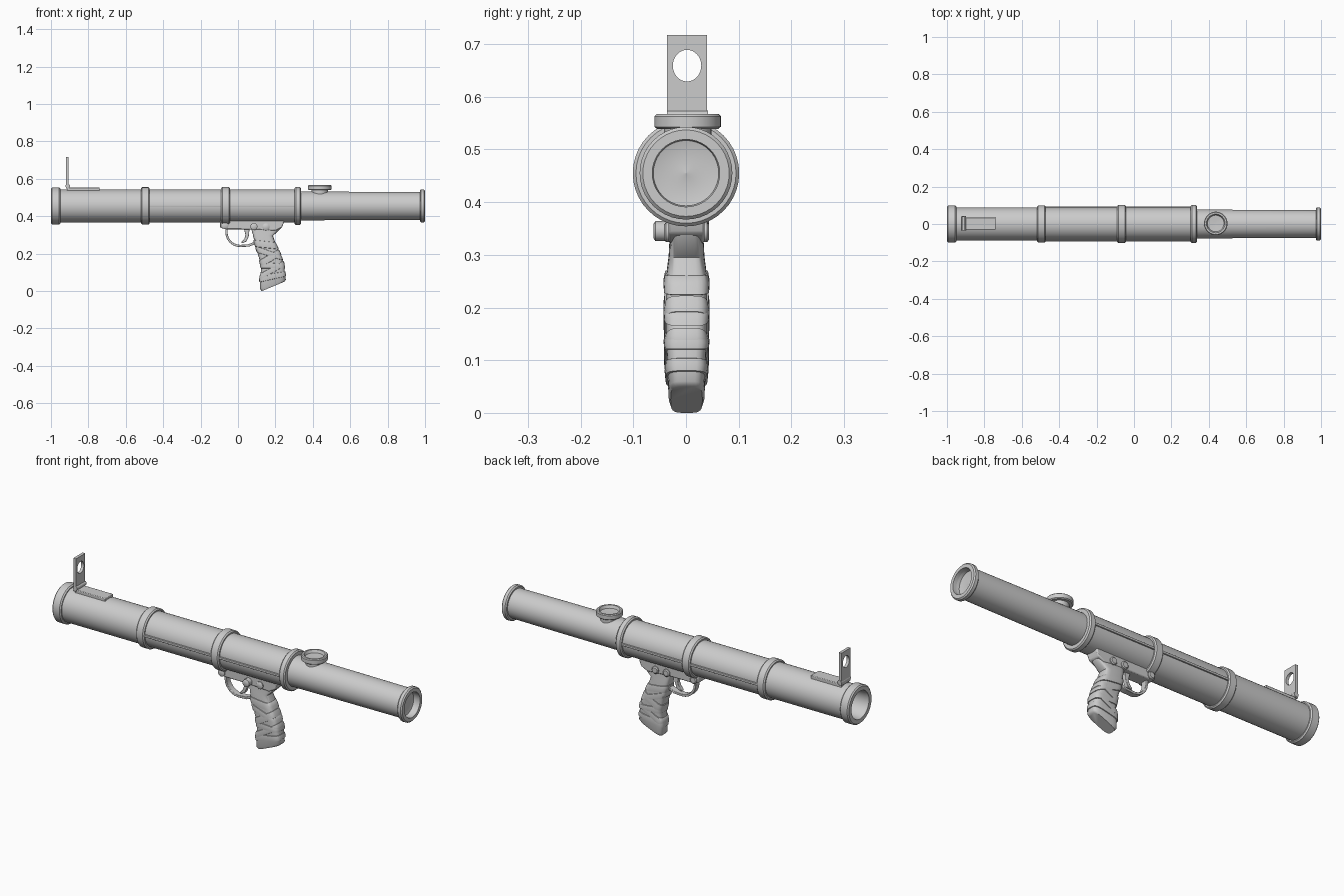
import bpy, bmesh, math
from mathutils import Vector

if "Cube" in bpy.data.objects:
    bpy.data.objects.remove(bpy.data.objects["Cube"])

ZC = 0.455  # height of the tube axis
metal = bpy.data.materials.new("grey metal")
metal.diffuse_color = (0.6, 0.6, 0.6, 1)
metal.use_nodes = True
metal.node_tree.nodes["Principled BSDF"].inputs["Base Color"].default_value = metal.diffuse_color


def finish(name, bm, bevel=0.0, angle=35):
    bmesh.ops.recalc_face_normals(bm, faces=bm.faces[:])
    me = bpy.data.meshes.new(name)
    bm.to_mesh(me)
    bm.free()
    me.materials.append(metal)
    ob = bpy.data.objects.new(name, me)
    bpy.context.collection.objects.link(ob)
    bpy.ops.object.select_all(action='DESELECT')
    ob.select_set(True)
    bpy.context.view_layer.objects.active = ob
    if bevel:
        m = ob.modifiers.new("bevel", 'BEVEL')
        m.width, m.segments, m.limit_method = bevel, 2, 'ANGLE'
    bpy.ops.object.shade_smooth_by_angle(angle=math.radians(angle))
    return ob


def loft(bm, rings, closed=False, caps=False):
    rows = [[bm.verts.new(p) for p in r] for r in rings]
    n = len(rows[0])
    pairs = list(zip(rows, rows[1:])) + ([(rows[-1], rows[0])] if closed else [])
    for a, b in pairs:
        for i in range(n):
            j = (i + 1) % n
            bm.faces.new((a[i], a[j], b[j], b[i]))
    if caps:
        bm.faces.new(rows[0])
        bm.faces.new(rows[-1])


def lathe(name, profile, origin, axis='x', closed=False, n=40):
    """Spin (along, radius) pairs round the x, y or z axis through origin."""
    def place(h, r, a):
        c, s = r * math.cos(a), r * math.sin(a)
        v = {'x': (h, c, s), 'y': (c, h, s), 'z': (c, s, h)}[axis]
        return Vector(origin) + Vector(v)
    bm = bmesh.new()
    loft(bm, [[place(h, max(r, 1e-4), 2 * math.pi * i / n) for i in range(n)]
              for h, r in profile], closed, not closed)
    return finish(name, bm)


def prism(name, pts, y0, y1, bevel=0.003):
    """Extrude an x-z outline from y0 to y1."""
    bm = bmesh.new()
    loft(bm, [[(x, y, z) for x, z in pts] for y in (y0, y1)], caps=True)
    return finish(name, bm, bevel)


def box(name, x0, x1, y0, y1, z0, z1, bevel=0.003):
    return prism(name, [(x0, z0), (x1, z0), (x1, z1), (x0, z1)], y0, y1, bevel)


# Rear tube with open bore, narrower front tube with shallow conical recess
lathe("rear_tube", [(-0.85, 0), (-0.85, 0.066), (-0.985, 0.07), (-0.998, 0.074),
                    (-0.998, 0.088), (0.325, 0.088), (0.33, 0)], (0, 0, ZC))
lathe("front_tube", [(0.3, 0), (0.3, 0.078), (0.45, 0.0765), (0.7, 0.0755), (0.995, 0.074),
                     (0.995, 0.066), (0.965, 0.062), (0.955, 0.02), (0.962, 0)], (0, 0, ZC))

# Collars with rounded edges
for name, x0, x1, ri, ro in [("rear_collar", -1.0, -0.95, 0.072, 0.099),
                             ("middle_collar_rear", -0.518, -0.472, 0.08, 0.1),
                             ("middle_collar_front", -0.09, -0.043, 0.08, 0.101),
                             ("step_collar", 0.303, 0.337, 0.07, 0.101),
                             ("muzzle_collar", 0.972, 1.0, 0.064, 0.088)]:
    e = 0.006
    lathe(name, [(x0, ri), (x0, ro - e), (x0 + e, ro), (x1 - e, ro), (x1, ro - e), (x1, ri)],
          (0, 0, ZC), closed=True)

# Side seams between the collars, and little rivets under each seam
for side, s in (("left", 1), ("right", -1)):
    for part, x0, x1 in (("rear", -0.475, -0.088), ("front", -0.045, 0.305)):
        y = sorted((s * 0.08, s * 0.0945))
        box(f"{side}_{part}_seam", x0, x1, y[0], y[1], 0.449, 0.461, 0.002)

# Rear sight: base, hinge and pierced leaf
box("rear_sight_base", -0.915, -0.74, -0.03, 0.034, 0.525, 0.553)
lathe("rear_sight_hinge", [(-0.036, 0), (-0.036, 0.012), (0.042, 0.012), (0.042, 0)],
      (-0.91, 0, 0.562), 'y', n=16)
bm = bmesh.new()
N, inner, outer = 32, [], []
for i in range(N):
    c, s = math.cos(2 * math.pi * i / N), math.sin(2 * math.pi * i / N)
    k = max(abs(c), abs(s))
    inner.append((0.002 + 0.027 * c, 0.659 + 0.03 * s))
    outer.append((0.002 + 0.038 * c / k, 0.632 + 0.085 * s / k))
loft(bm, [[(x, y, z) for y, z in ring] for x, ring in
          ((-0.92, inner), (-0.92, outer), (-0.905, outer), (-0.905, inner))], closed=True)
finish("rear_sight_leaf", bm)

# Front sight: round cup on a short stem
lathe("front_sight_stem", [(0.5, 0), (0.5, 0.045), (0.545, 0.045), (0.545, 0)], (0.437, 0.003, 0), 'z')
lathe("front_sight_cup", [(0.539, 0), (0.539, 0.058), (0.543, 0.063), (0.563, 0.063), (0.567, 0.059),
                          (0.567, 0.05), (0.553, 0.044), (0.55, 0)], (0.437, 0.003, 0), 'z')

# Receiver block under the tube
prism("receiver", [(-0.095, 0.385), (-0.095, 0.338), (-0.06, 0.33), (0.08, 0.33), (0.2, 0.322),
                   (0.235, 0.34), (0.245, 0.365), (0.245, 0.385)], -0.033, 0.035, 0.005)
for x, z in ((0.085, 0.345), (0.15, 0.343), (-0.07, 0.35)):
    reach = -0.062 if x == 0.085 else -0.042
    lathe("receiver_pin", [(reach, 0), (reach, 0.013), (reach + 0.004, 0.019), (0.04, 0.019),
                           (0.044, 0.014), (0.044, 0)], (x, 0, z), 'y', n=16)

# Trigger guard and trigger
arc = [(math.cos(math.radians(a)), math.sin(math.radians(a))) for a in range(180, 271, 15)]
path = [[(-0.068, 0.345)] + [(0.012 + r * c, 0.315 + r * s) for c, s in arc] + end
        for r, end in ((0.08, [(0.06, 0.238), (0.1, 0.255)]), (0.068, [(0.055, 0.25), (0.1, 0.268)]))]
path[1][0] = (-0.056, 0.345)
prism("trigger_guard", path[0] + path[1][::-1], -0.015, 0.017, 0.002)
prism("trigger", [(0.03, 0.34), (0.062, 0.34), (0.058, 0.295), (0.045, 0.265), (0.02, 0.255),
                  (0.018, 0.262), (0.034, 0.28), (0.04, 0.30)], -0.009, 0.011, 0.002)

# Grip sections from top to bottom: front x, z, back x, z, half width
GRIP = [(0.07, 0.375, 0.235, 0.375, 0.030), (0.07, 0.335, 0.23, 0.335, 0.032),
        (0.08, 0.30, 0.187, 0.295, 0.034), (0.088, 0.262, 0.2, 0.257, 0.039),
        (0.107, 0.195, 0.225, 0.2, 0.039), (0.125, 0.13, 0.245, 0.145, 0.039),
        (0.118, 0.07, 0.25, 0.1, 0.037), (0.117, 0.012, 0.256, 0.06, 0.034),
        (0.128, 0.0, 0.248, 0.05, 0.03)]


def section(tf, tb, grow=0.0, n=28):
    """Rounded-square ring through the grip, tilted when tf and tb differ."""
    def at(t):
        i = min(int(t), len(GRIP) - 2)
        return [a + (b - a) * (t - i) for a, b in zip(GRIP[i], GRIP[i + 1])]
    f, b = at(tf), at(tb)
    F, B, w = Vector((f[0], 0, f[1])), Vector((b[2], 0, b[3])), (f[4] + b[4]) / 2 + grow
    mid, half = (F + B) / 2, (B - F) / 2
    half *= 1 + grow / half.length
    ring = []
    for i in range(n):
        a = 2 * math.pi * i / n
        c, s = math.cos(a), math.sin(a)
        u, v = (math.copysign(abs(q) ** 0.5, q) for q in (c, s))
        ring.append(mid + half * u + Vector((0, w * v + 0.001, 0)))
    return ring


bm = bmesh.new()
loft(bm, [section(t, t) for t in range(len(GRIP))], caps=True)
finish("grip", bm, angle=50)

# Tape wound round the grip: front start, back start, width along the grip
for tf, tb, d in ((2.7, 2.9, 0.7), (3.3, 4.1, 0.55), (4.45, 3.6, 0.6),
                  (4.6, 5.0, 0.55), (5.6, 4.7, 0.6), (5.75, 5.9, 0.65)):
    bm = bmesh.new()
    loft(bm, [section(tf + k * d, tb + k * d, g) for k, g in
              ((0, -0.002), (0.05, 0.003), (0.5, 0.005), (0.95, 0.004), (1, -0.002))], closed=True)
    finish("grip_tape", bm, angle=50)
